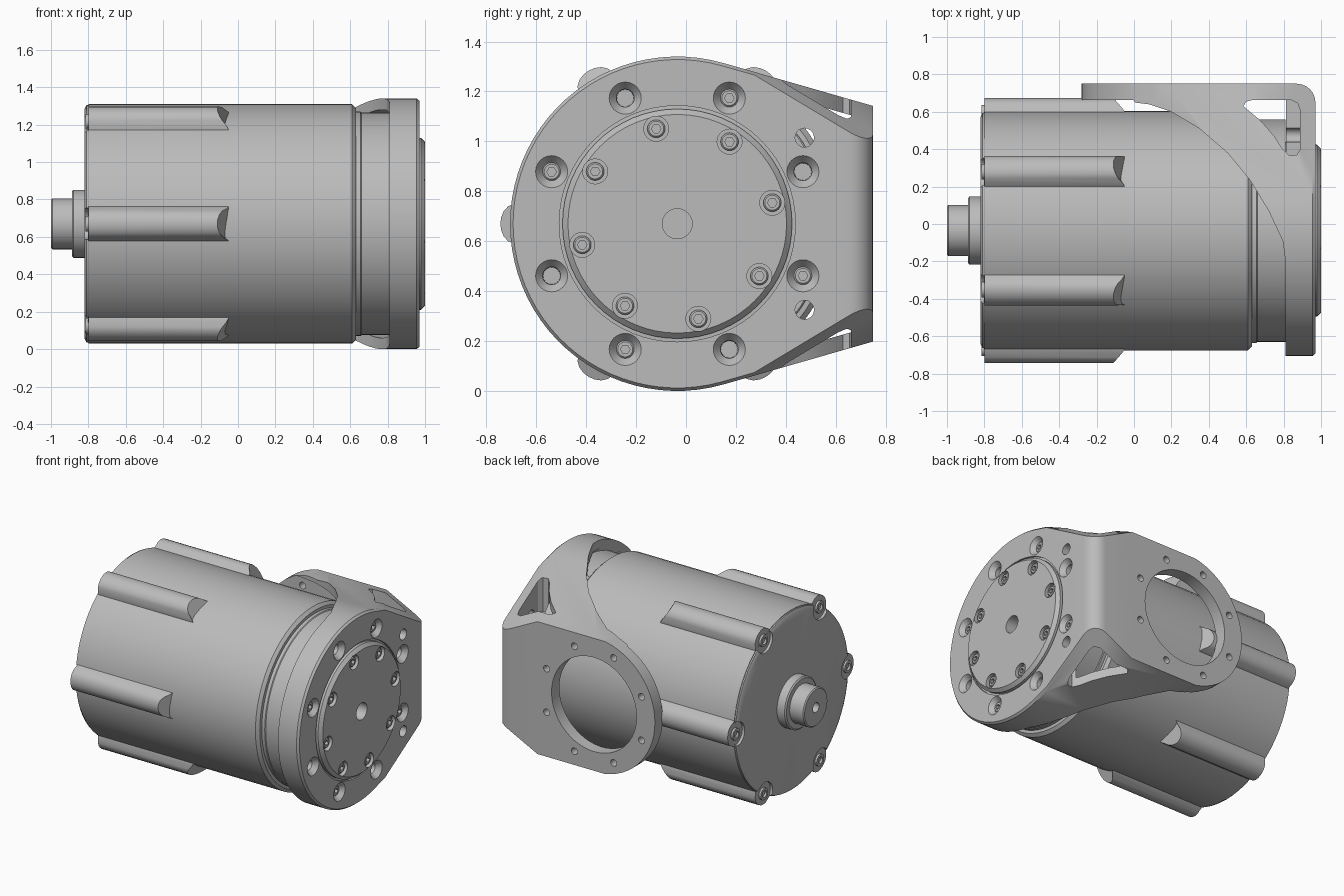
import bpy, bmesh, math
from mathutils import Matrix, Vector

cube = bpy.data.objects.get("Cube")
if cube:
    bpy.data.objects.remove(cube, do_unlink=True)

CY, CZ = -0.035, 0.67          # motor axis, running along x
GREY = (0.5, 0.5, 0.5, 1)
metal = bpy.data.materials.new("grey metal")
metal.use_nodes = True
metal.diffuse_color = GREY
metal.node_tree.nodes["Principled BSDF"].inputs["Base Color"].default_value = GREY


def polar(r, deg, cy=CY, cz=CZ):
    a = math.radians(deg)
    return cy + r * math.cos(a), cz + r * math.sin(a)


def finish(bm, name):
    bmesh.ops.recalc_face_normals(bm, faces=bm.faces)
    mesh = bpy.data.meshes.new(name)
    bm.to_mesh(mesh)
    bm.free()
    mesh.materials.append(metal)
    ob = bpy.data.objects.new(name, mesh)
    bpy.context.collection.objects.link(ob)
    return ob


def loft(bm, rings):
    """Bridge rings of points and cap both ends."""
    loops = [[bm.verts.new(p) for p in ring] for ring in rings]
    n = len(loops[0])
    for a, b in zip(loops, loops[1:]):
        for i in range(n):
            j = (i + 1) % n
            bm.faces.new((a[i], a[j], b[j], b[i]))
    bm.faces.new(loops[0])
    bm.faces.new(loops[-1])


def lathe(bm, profile, y=CY, z=CZ, seg=64):
    """Turn (x, radius) pairs about a line along x."""
    loft(bm, [[(x, *polar(r, 360 * i / seg, y, z)) for i in range(seg)]
              for x, r in profile])


def turned(name, profile, spots=((CY, CZ),), seg=64):
    bm = bmesh.new()
    for y, z in spots:
        lathe(bm, profile, y, z, seg)
    return finish(bm, name)


def prism(name, outline, axis, lo, hi):
    """Extrude a flat outline along axis x, y or z."""
    put = {"x": lambda a, b, t: (t, a, b), "y": lambda a, b, t: (a, t, b),
           "z": lambda a, b, t: (a, b, t)}[axis]
    bm = bmesh.new()
    loft(bm, [[put(a, b, t) for a, b in outline] for t in (lo, hi)])
    return finish(bm, name)


def boolean(ob, tool, op="DIFFERENCE"):
    mod = ob.modifiers.new("cut", "BOOLEAN")
    mod.operation, mod.object, mod.solver = op, tool, "EXACT"
    deps = bpy.context.evaluated_depsgraph_get()
    mesh = bpy.data.meshes.new_from_object(ob.evaluated_get(deps))
    ob.modifiers.clear()
    ob.data = mesh
    bpy.data.objects.remove(tool, do_unlink=True)


def flange(r, yend):
    """Round outline whose tangents run towards the back."""
    a0 = 74
    pts = [polar(r, a0 + (360 - 2 * a0) * i / 48) for i in range(49)]
    y0, z0 = pts[0]
    top = z0 - (yend - y0) / math.tan(math.radians(a0))
    return pts + [(yend, 2 * CZ - top), (yend, top)]


# Motor housing with its stepped collar
turned("motor_housing", [(-0.8, 0.64), (0.61, 0.64), (0.63, 0.62), (0.632, 0.6),
                         (0.655, 0.6), (0.66, 0.595), (0.811, 0.595)])

# Six ribs along the housing, each with a slanted front end
half = [(0.1, 0.6), (0.092, 0.635), (0.08, 0.655), (0.07, 0.678), (0.05, 0.696), (0.025, 0.706)]
section = [(-t, r) for t, r in half] + [(0, 0.709)] + half[::-1]
bm = bmesh.new()
for k in range(6):
    spin = Matrix.Rotation(math.radians(60 * k), 3, "X")
    axis = Vector((0, CY, CZ))
    loft(bm, [[axis + spin @ Vector((x, r, t)) for x, (t, r) in zip(xs, section)]
              for xs in ([-0.8] * len(section),
                         [-0.05 - 0.88 * max(0, r - 0.64) for t, r in section])])
finish(bm, "housing_ribs")

# End cap scalloped around the six rib screws
rib_spots = [polar(0.63, 60 * k) for k in range(6)]
cap = turned("end_cap", [(-0.82, 0.615), (-0.81, 0.635), (-0.79, 0.635)])
boolean(cap, turned("cap_cutter", [(-0.9, 0.085), (-0.801, 0.085)], rib_spots, 24))
rib_screws = turned("rib_screws", [(-0.815, 0.042), (-0.78, 0.042)], rib_spots, 24)
boolean(rib_screws, turned("socket_cutter", [(-0.9, 0.024), (-0.79, 0.024)], rib_spots, 12))

# Rear boss and shaft
turned("rear_boss", [(-0.888, 0.172), (-0.88, 0.182), (-0.8, 0.182)], seg=48)
shaft = turned("rear_shaft", [(-1.0, 0.128), (-0.993, 0.136), (-0.85, 0.136)], seg=48)
boolean(shaft, turned("shaft_cutter", [(-1.1, 0.035), (-0.95, 0.035)], seg=16))

# Angle bracket: flange shape trimmed to an L in plan
big = flange(0.67, 0.9)
bm = bmesh.new()
loft(bm, [[(x, CY + (y - CY) * s, CZ + (z - CZ) * s) for y, z in big]
          for x, s in ((-0.4, 1), (0.955, 1), (0.97, 0.982))])
bracket = finish(bm, "angle_bracket")
corner = [polar(0.1, 90 - 15 * i, 0.87, 0.65) for i in range(7)]
sweep = [(0.81, -0.2), (0.795, -0.09), (0.72, 0.07), (0.62, 0.235), (0.5, 0.38),
         (0.35, 0.51), (0.2, 0.6), (0.08, 0.64), (-0.04, 0.655)]
plan = [(-0.5, 0.75)] + corner + [(0.97, -0.9), (0.81, -0.9)] + sweep + [(-0.5, 0.655)]
boolean(bracket, prism("plan_trim", plan, "z", -0.3, 1.7), "INTERSECT")
rear = [polar(0.48, 90 + 180 * i / 32, 0.2, CZ) for i in range(33)]
rear += [(0.5, 0.08), (1.2, -0.4), (1.2, 1.74), (0.5, 1.26)]
boolean(bracket, prism("rear_trim", rear, "y", -1, 1), "INTERSECT")
boolean(bracket, prism("cavity", flange(0.61, 0.662), "x", -0.6, 0.812))

# Sloping corner cuts and web windows, above and below
window = [(0.585, 0.63), (0.6, 0.655), (0.63, 0.662), (0.84, 0.662), (0.875, 0.645), (0.888, 0.61),
          (0.888, 0.4), (0.87, 0.37), (0.83, 0.365), (0.795, 0.4), (0.75, 0.47), (0.68, 0.55)]
for s in (1, -1):
    bm = bmesh.new()
    square = [(0.2, -0.2), (1.2, -0.2), (1.2, 1), (0.2, 1)]
    loft(bm, [[(x, y, CZ + s * (0.31 + 0.6 * (0.75 - y) + 0.5 * (0.97 - x) + lift))
               for x, y in square] for lift in (0, 1.5)])
    boolean(bracket, finish(bm, "corner_cutter"))
    boolean(bracket, prism("window_cutter", window, "z", CZ + s * 0.34, CZ + s * 0.9))

# Bores and bolt holes in the two bracket faces
face_spots = [polar(0.545, 22.5 + 45 * k) for k in range(8)]
boolean(bracket, turned("face_bore", [(0.7, 0.473), (1.1, 0.473)]))
boolean(bracket, turned("face_hole_cutter", [(0.86, 0.034), (0.935, 0.036), (0.972, 0.066), (1, 0.066)],
                        face_spots, 24))
boolean(bracket, turned("pin_hole_cutter", [(0.75, 0.038), (1, 0.038)],
                        [(0.475, CZ + 0.345), (0.475, CZ - 0.345)], 20))
plate_holes = [polar(0.405, 22.5 + 45 * k, 0.2, CZ) for k in range(8)]
for name, r, spots, seg in (("plate_bore", 0.335, [(0.2, CZ)], 64),
                            ("plate_hole_cutter", 0.024, plate_holes, 16)):
    bm = bmesh.new()
    for x, z in spots:
        loft(bm, [[(a, y, b) for a, b in (polar(r, 360 * i / seg, x, z) for i in range(seg))]
                  for y in (0.5, 0.9)])
    boolean(bracket, finish(bm, name))

# Output disc with a bevelled rim, centre hole and eight screw recesses
hub_spots = [polar(0.39, 12.5 + 45 * k) for k in range(8)]
hub = turned("output_disc", [(0.75, 0.474), (0.955, 0.474), (0.956, 0.46), (0.978, 0.46), (1.0, 0.438)])
boolean(hub, turned("hub_hole", [(0.9, 0.06), (1.1, 0.06)], seg=32))
boolean(hub, turned("hub_recess", [(0.97, 0.05), (1.1, 0.05)], hub_spots, 24))

# Socket screws in the disc and in every other face hole
for name, x, r, spots in (("disc_screws", 0.99, 0.036, hub_spots),
                          ("face_screws", 0.945, 0.036, face_spots[1::2])):
    screws = turned(name, [(x - 0.06, r), (x - 0.006, r), (x, r - 0.006)], spots, 24)
    boolean(screws, turned("hex_cutter", [(x - 0.02, 0.019), (x + 0.1, 0.019)], spots, 6))

# Smooth shading with crisp edges
bpy.ops.object.select_all(action="DESELECT")
for ob in bpy.context.collection.objects:
    if ob.type == "MESH" and ob.data.materials and ob.data.materials[0] == metal:
        ob.select_set(True)
        bpy.context.view_layer.objects.active = ob
bpy.ops.object.shade_smooth_by_angle(angle=math.radians(30))
